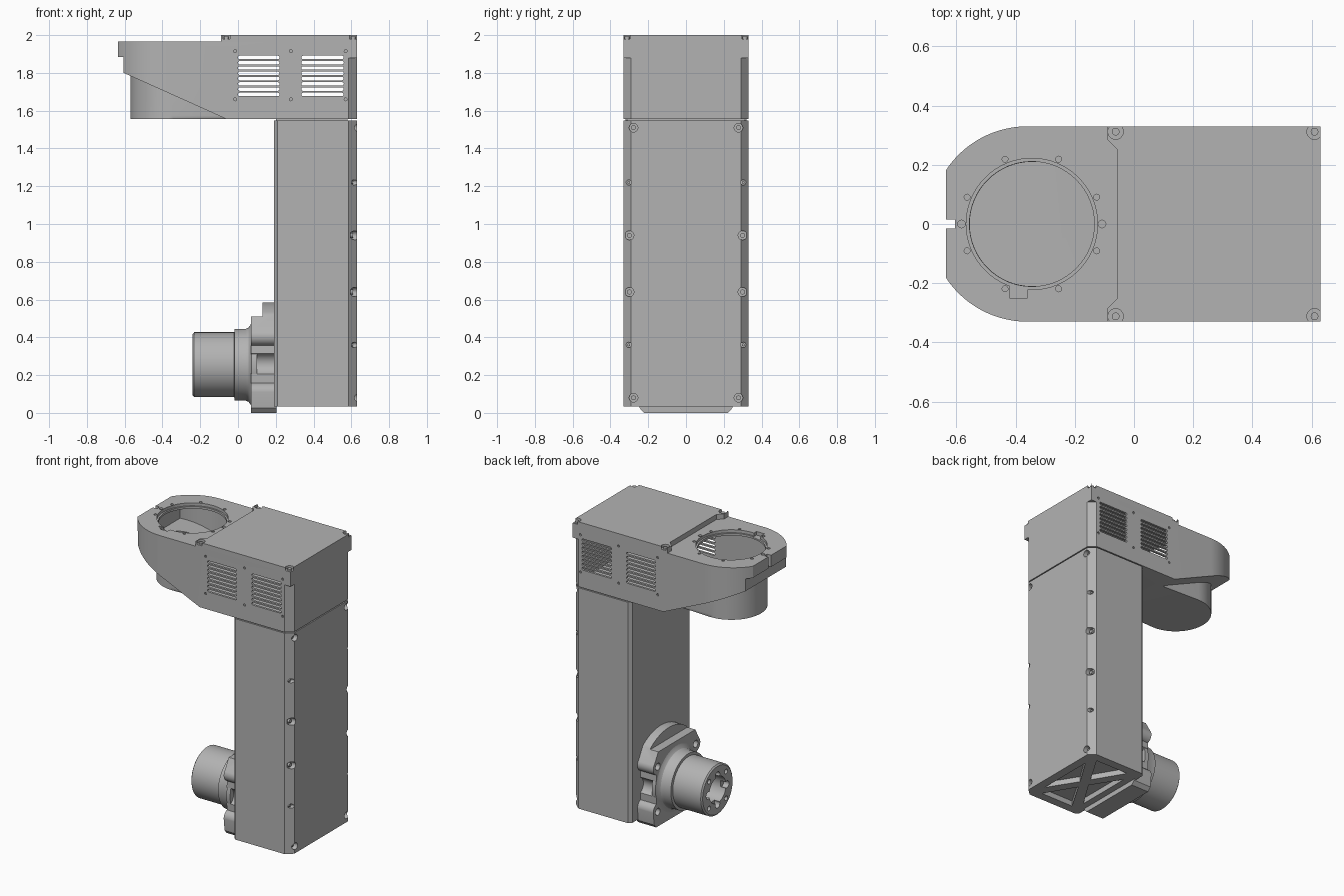
import bpy, bmesh
from math import pi, cos, sin, acos

cube = bpy.data.objects.get("Cube")
if cube:
    bpy.data.objects.remove(cube)

grey = bpy.data.materials.new("machine_grey")
grey.use_nodes = True
grey.diffuse_color = (0.45, 0.45, 0.45, 1)
grey.node_tree.nodes["Principled BSDF"].inputs["Base Color"].default_value = (0.45, 0.45, 0.45, 1)

MAP = {"z": lambda a, b, h: (a, b, h),
       "y": lambda a, b, h: (a, h, b),
       "x": lambda a, b, h: (h, a, b)}


def finish(name, bm):
    bmesh.ops.recalc_face_normals(bm, faces=bm.faces)
    mesh = bpy.data.meshes.new(name)
    bm.to_mesh(mesh)
    bm.free()
    mesh.materials.append(grey)
    ob = bpy.data.objects.new(name, mesh)
    bpy.context.collection.objects.link(ob)
    return ob


def prism(name, pts, axis, lo, hi, round_low=0):
    """Extrude a 2D outline along an axis, optionally rounding its low rim."""
    bm = bmesh.new()
    low = [bm.verts.new(MAP[axis](a, b, lo)) for a, b in pts]
    high = [bm.verts.new(MAP[axis](a, b, hi)) for a, b in pts]
    base = bm.faces.new(low)
    bm.faces.new(high)
    for i in range(len(pts)):
        j = (i + 1) % len(pts)
        bm.faces.new((low[i], low[j], high[j], high[i]))
    if round_low:
        bmesh.ops.bevel(bm, geom=list(base.edges), offset=round_low, segments=4,
                        profile=0.5, affect="EDGES")
    return finish(name, bm)


def arc(a, b, r, start, end, n=32):
    return [(a + r * cos(start + (end - start) * i / n),
             b + r * sin(start + (end - start) * i / n)) for i in range(n + 1)]


def disc(name, a, b, r, axis, lo, hi, n=24):
    return prism(name, arc(a, b, r, 0, 2 * pi, n)[:-1], axis, lo, hi)


def rect(a0, a1, b0, b1):
    return [(a0, b0), (a1, b0), (a1, b1), (a0, b1)]


def mirrored(half):
    """Close a half outline (a >= 0) with its mirror image."""
    return half + [(-a, b) for a, b in reversed(half) if a > 0]


def lathe(name, profile, cz, n=64):
    """Revolve (x, radius) points about the x axis at height cz."""
    bm = bmesh.new()
    rings = [[bm.verts.new((x, r * cos(2 * pi * i / n), cz + r * sin(2 * pi * i / n)))
              for i in range(n)] for x, r in profile]
    for p, q in zip(rings, rings[1:]):
        for i in range(n):
            bm.faces.new((p[i], p[i - 1], q[i - 1], q[i]))
    bm.faces.new(rings[0])
    bm.faces.new(rings[-1])
    return finish(name, bm)


def combine(target, tools, operation="DIFFERENCE"):
    """Apply a boolean with the tools merged into one mesh, then discard them."""
    bm = bmesh.new()
    for t in tools:
        bm.from_mesh(t.data)
        bpy.data.objects.remove(t)
    tool = finish("helper", bm)
    tool.hide_render = True
    mod = target.modifiers.new("cut", "BOOLEAN")
    mod.operation, mod.object, mod.solver = operation, tool, "EXACT"
    mod.use_self = True
    bpy.context.view_layer.objects.active = target
    bpy.ops.object.modifier_apply(modifier=mod.name)
    bpy.data.objects.remove(tool)
    return target


# Head: curved nose, sloped underside and round well
NOSE_X = -0.345


def head_solid(name, t, nose, lip, top):
    r = 0.33 - t
    a = acos((nose + 0.36) / r)
    plan = arc(-0.36, 0, r, pi / 2, a) + arc(-0.36, 0, r, -a, -pi / 2)
    plan += [(0.585, -r), (0.63 - t, -0.29 + t), (0.63 - t, 0.29 - t), (0.585, r)]
    body = prism(name, plan, "z", 1.5, top)
    side = [(-0.7, 2.1), (0.7, 2.1), (0.7, 1.555 + t), (-0.06, 1.555 + t),
            (lip, 1.8 + t), (lip, 1.885), (-0.7, 1.885)]
    combine(body, [prism("side", side, "y", -0.5, 0.5)], "INTERSECT")
    w = 0.225 - t
    well = arc(NOSE_X, 0, w, pi / 2, 1.5 * pi) + [(0.1, -w), (0.1, w)]
    return combine(body, [prism("well", well, "z", 1.555 + t, 1.9, 0.02)], "UNION")


head = head_solid("head_housing", 0, -0.635, -0.605, 1.965)
combine(head, [head_solid("hollow", 0.015, -0.59, -0.59, 1.93)])

cuts = [disc("opening", NOSE_X, 0, 0.211, "z", 1.8, 2.1, 64),
        disc("rim", NOSE_X, 0, 0.222, "z", 1.945, 2.1, 64),
        prism("end_notch", rect(-0.7, -0.605, -0.015, 0.015), "z", 1.8, 2.1),
        prism("cable_notch", rect(-0.42, -0.36, -0.25, -0.19), "z", 1.94, 2.1)]
for k in range(8):
    a = pi / 8 + k * pi / 4
    cuts.append(disc("hole", NOSE_X + 0.237 * cos(a), 0.237 * sin(a), 0.01, "z", 1.945, 2.1, 12))
for x in (-0.583, -0.108):
    cuts.append(disc("hole", x, 0, 0.013, "z", 1.94, 2.1, 16))
combine(head, cuts)

# Vent slots and small side screws
cuts = []
for x0, x1 in ((0, 0.22), (0.335, 0.56)):
    for k in range(8):
        z, r = 1.686 + k * 0.028, 0.009
        slot = arc(x0 + r, z, r, pi / 2, 1.5 * pi, 6) + arc(x1 - r, z, r, -pi / 2, pi / 2, 6)
        cuts.append(prism("slot", slot, "y", -0.5, 0.5))
for x in (-0.015, 0.28, 0.57):
    for z in (1.66, 1.915):
        for y in (-0.33, 0.33):
            cuts.append(disc("side_hole", x, z, 0.008, "y", y - 0.008, y + 0.008, 12))
combine(head, cuts)

# Top cover with screw pockets
cover_half = [(0.63, 0.33), (-0.09, 0.33), (-0.09, 0.285), (-0.055, 0.25)]
cover = prism("top_cover", cover_half + [(x, -y) for x, y in reversed(cover_half)], "z", 1.965, 2.0)
corners = [(x, y) for x in (-0.062, 0.61) for y in (-0.312, 0.312)]
combine(cover, [disc("pocket", x, y, 0.026, "z", 1.98, 2.1) for x, y in corners])
for x, y in corners:
    disc("cover_screw", x, y, 0.013, "z", 1.97, 1.992, 16)

# Square corner blocks on the outer edge of the head
for s in (-1, 1):
    block = prism("corner_block", [(0.58, s * 0.33), (0.63, s * 0.33), (0.63, s * 0.28)],
                  "z", 1.88, 1.98)

# Column with chamfered edges
half = [(0.19, 0.31), (0.21, 0.33), (0.585, 0.33), (0.63, 0.29)]
column = prism("column", half + [(x, -y) for x, y in reversed(half)], "z", 0.033, 1.548)
prism("column_seam", rect(0.2, 0.58, -0.32, 0.32), "z", 1.54, 1.56)

# Recessed screws along the chamfers
cuts = []
for z, y, r in ((0.08, 0.278, 0.023), (0.36, 0.303, 0.014), (0.64, 0.3, 0.024),
                (0.94, 0.3, 0.024), (1.22, 0.303, 0.014), (1.51, 0.278, 0.023)):
    for s in (-1, 1):
        cuts.append(disc("recess", s * y, z, r, "x", 0.595, 0.7))
        disc("panel_screw", s * y, z, r * 0.55, "x", 0.58, 0.608, 16)

# Cross-braced base: four triangular pockets
cx, hx, hy = 0.41, 0.16, 0.27
for s in (-1, 1):
    cuts.append(prism("pocket", [(cx + s * 0.035, 0), (cx + s * hx, hy - 0.07),
                                 (cx + s * hx, 0.07 - hy)], "z", -0.1, 0.07))
    cuts.append(prism("pocket", [(cx, s * 0.06), (cx + hx - 0.035, s * hy),
                                 (cx - hx + 0.035, s * hy)], "z", -0.1, 0.07))
combine(column, cuts)

# Lobed mounting flange
CZ = 0.255
lobes = arc(0, CZ, 0.33, pi / 2, 0.3 * pi, 10) + arc(0.205, 0.405, 0.05, 0.25 * pi, -0.4 * pi, 10)
lobes += arc(0.25, 0.26, 0.06, 0.65 * pi, 1.35 * pi, 8) + arc(0.205, 0.11, 0.05, 0.4 * pi, 0, 8)
lobes += [(0.245, 0.025), (0.222, 0.0)]
flange = prism("mounting_flange", mirrored(lobes), "x", 0.07, 0.205)
cuts = [prism("step", rect(-0.5, 0.5, 0.51, 0.7), "x", 0.0, 0.13)]
cuts += [disc("bolt_hole", y, z, 0.024, "x", 0.0, 0.16) for y in (-0.205, 0.205) for z in (0.1, 0.41)]
combine(flange, cuts)

# Spindle barrel with keyed bore
barrel = lathe("spindle_barrel", [(-0.24, 0.162), (-0.232, 0.172), (-0.02, 0.172), (-0.018, 0.19),
                                  (0.04, 0.19), (0.055, 0.196), (0.066, 0.21), (0.072, 0.228),
                                  (0.1, 0.228)], CZ)
bore = disc("bore", 0, CZ, 0.09, "x", -0.3, -0.08, 48)
keys = [disc("key", 0.1 * cos(k * pi / 2), CZ + 0.1 * sin(k * pi / 2), 0.024, "x", -0.3, -0.2)
        for k in range(4)]
holes = [disc("hole", 0.13 * cos(a), CZ + 0.13 * sin(a), 0.016, "x", -0.3, -0.22, 16)
         for a in (pi / 4 + k * pi / 2 for k in range(4))]
combine(barrel, [bore] + keys + holes)

# Smooth curved faces, keep edges crisp
bpy.ops.object.select_all(action="DESELECT")
for ob in bpy.context.scene.objects:
    if ob.type == "MESH":
        ob.select_set(True)
bpy.context.view_layer.objects.active = head
bpy.ops.object.shade_smooth_by_angle(angle=0.5)
